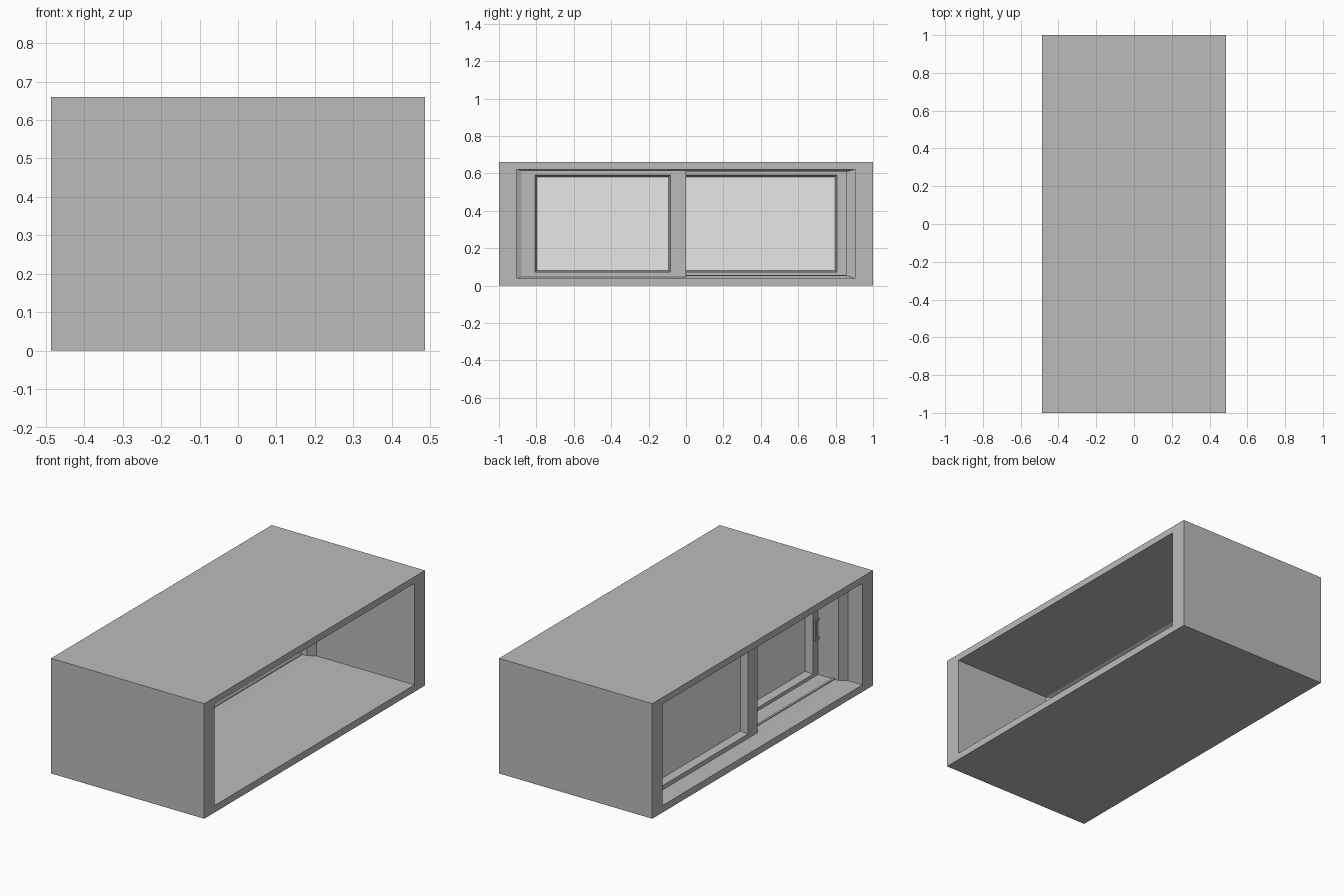
import bpy, bmesh

old = bpy.data.objects.get("Cube")
if old:
    bpy.data.objects.remove(old, do_unlink=True)


def material(name, value):
    m = bpy.data.materials.new(name)
    m.use_nodes = True
    color = (value, value, value, 1)
    m.diffuse_color = color
    m.node_tree.nodes["Principled BSDF"].inputs["Base Color"].default_value = color
    return m


GREY = material("plain grey", 0.5)
GLASS = material("pale glass", 0.9)


def finish(name, bm, mat):
    bmesh.ops.recalc_face_normals(bm, faces=bm.faces)
    mesh = bpy.data.meshes.new(name)
    bm.to_mesh(mesh)
    bm.free()
    mesh.materials.append(mat)
    obj = bpy.data.objects.new(name, mesh)
    bpy.context.collection.objects.link(obj)
    return obj


def ring(name, stations, mat=GREY):
    """Closed rectangular frame lofted through (x, (y0, y1, z0, z1)) stations."""
    bm = bmesh.new()
    loops = []
    for x, (y0, y1, z0, z1) in stations:
        corners = ((y0, z0), (y1, z0), (y1, z1), (y0, z1))
        loops.append([bm.verts.new((x, y, z)) for y, z in corners])
    for a, b in zip(loops, loops[1:] + loops[:1]):
        for i in range(4):
            j = (i + 1) % 4
            bm.faces.new((a[i], a[j], b[j], b[i]))
    return finish(name, bm, mat)


def box(name, x0, x1, rect, mat=GREY):
    y0, y1, z0, z1 = rect
    bm = bmesh.new()
    bmesh.ops.create_cube(bm, size=1)
    for v in bm.verts:
        v.co = (x1 if v.co.x > 0 else x0, y1 if v.co.y > 0 else y0,
                z1 if v.co.z > 0 else z0)
    return finish(name, bm, mat)


def shrink(rect, dy, dz):
    return (rect[0] + dy, rect[1] - dy, rect[2] + dz, rect[3] - dz)


# Thick wall block with an opening through it
HALF = 0.486
outer = (-1, 1, 0, 0.66)
opening = (-0.905, 0.905, 0.04, 0.622)
ring("wall", [(-HALF, outer), (HALF, outer), (HALF, opening), (-HALF, opening)])

# Fixed window frame with sloping front and back faces
inner = shrink(opening, 0.05, 0.013)
ring("window_frame", [(-0.395, opening), (-0.137, opening),
                      (-0.162, inner), (-0.37, inner)])


def sash(name, x0, x1, rect, hole):
    """Sliding sash with tapered glazing edges and a pane in the middle."""
    mid = (x0 + x1) / 2
    pane = shrink(hole, 0.01, 0.01)
    ring(name + "_frame", [(x0, rect), (x1, rect), (x1, hole), (mid + 0.004, pane),
                           (mid - 0.004, pane), (x0, hole)])
    box(name + "_pane", mid - 0.003, mid + 0.003, pane, GLASS)


sash("inner_sash", -0.24, -0.15, (-0.88, 0.0, 0.047, 0.615),
     (-0.807, -0.083, 0.072, 0.592))
sash("outer_sash", -0.385, -0.295, (-0.097, 0.88, 0.047, 0.615),
     (-0.012, 0.807, 0.072, 0.592))

# Recessed pull plates on the outer stiles
for name, x, y in (("inner_pull", -0.24, -0.842), ("outer_pull", -0.385, 0.842)):
    plate = (y - 0.023, y + 0.023, 0.26, 0.38)
    cup = shrink(plate, 0.008, 0.012)
    ring(name, [(x - 0.008, plate), (x + 0.002, plate),
                (x + 0.002, cup), (x - 0.008, cup)])

# Running tracks on the sill
for name, x in (("inner_track", -0.195), ("outer_track", -0.34)):
    box(name, x - 0.006, x + 0.006, (-0.855, 0.855, 0.05, 0.058))
